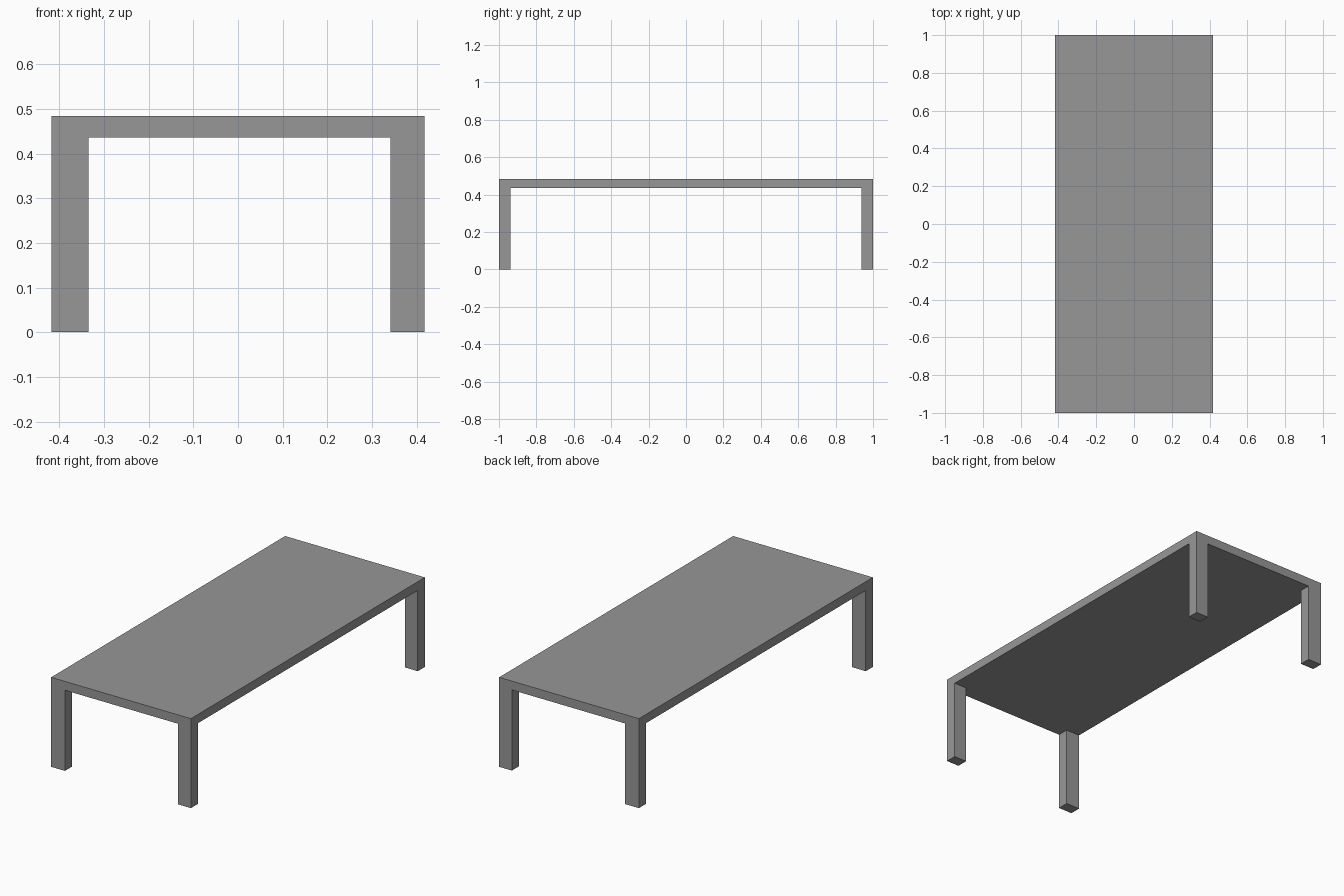
import bpy
import bmesh

cube = bpy.data.objects.get("Cube")
if cube:
    bpy.data.objects.remove(cube, do_unlink=True)

# Main sizes
HALF_X, HALF_Y = 0.418, 1.0
HEIGHT, UNDERSIDE = 0.484, 0.436
LEG_RIGHT, LEG_LEFT, LEG_Y = 0.083, 0.076, 0.061

# Grey finish
grey = bpy.data.materials.new("plain_grey")
grey.use_nodes = True
colour = (0.31, 0.31, 0.31, 1.0)
grey.diffuse_color = colour
grey.node_tree.nodes["Principled BSDF"].inputs["Base Color"].default_value = colour

# Underside of the top, divided so that each corner cell is a leg footprint
xs = [-HALF_X, -HALF_X + LEG_RIGHT, HALF_X - LEG_LEFT, HALF_X]
ys = [-HALF_Y, -HALF_Y + LEG_Y, HALF_Y - LEG_Y, HALF_Y]
bm = bmesh.new()
grid = [[bm.verts.new((x, y, UNDERSIDE)) for x in xs] for y in ys]
cells = {}
for j in range(3):
    for i in range(3):
        cells[i, j] = bm.faces.new((grid[j][i], grid[j + 1][i],
                                    grid[j + 1][i + 1], grid[j][i + 1]))


def extrude(faces, z):
    """Extrude a face region straight up or down to height z."""
    result = bmesh.ops.extrude_face_region(bm, geom=faces, use_keep_orig=False)
    for item in result["geom"]:
        if isinstance(item, bmesh.types.BMVert):
            item.co.z = z


# Slab thickness: extrude a copy of the underside up to the top surface
copy = bmesh.ops.duplicate(bm, geom=list(cells.values()))
upper = [f for f in copy["geom"] if isinstance(f, bmesh.types.BMFace)]
extrude(upper, HEIGHT)
bmesh.ops.remove_doubles(bm, verts=bm.verts[:], dist=0.0001)

# Legs: extrude the four corner cells of the underside to the floor
corners = []
for f in bm.faces:
    c = f.calc_center_median()
    if (abs(c.z - UNDERSIDE) < 0.001 and abs(c.y) > HALF_Y - LEG_Y
            and abs(c.x) > HALF_X - LEG_RIGHT):
        corners.append(f)
for f in corners:
    extrude([f], 0.0)

# Merge flat regions into clean faces
bmesh.ops.recalc_face_normals(bm, faces=bm.faces[:])
bmesh.ops.dissolve_limit(bm, angle_limit=0.01, verts=bm.verts[:], edges=bm.edges[:])
mesh = bpy.data.meshes.new("table_top_and_legs")
bm.to_mesh(mesh)
bm.free()
mesh.materials.append(grey)
table = bpy.data.objects.new("table_top_and_legs", mesh)
bpy.context.collection.objects.link(table)
